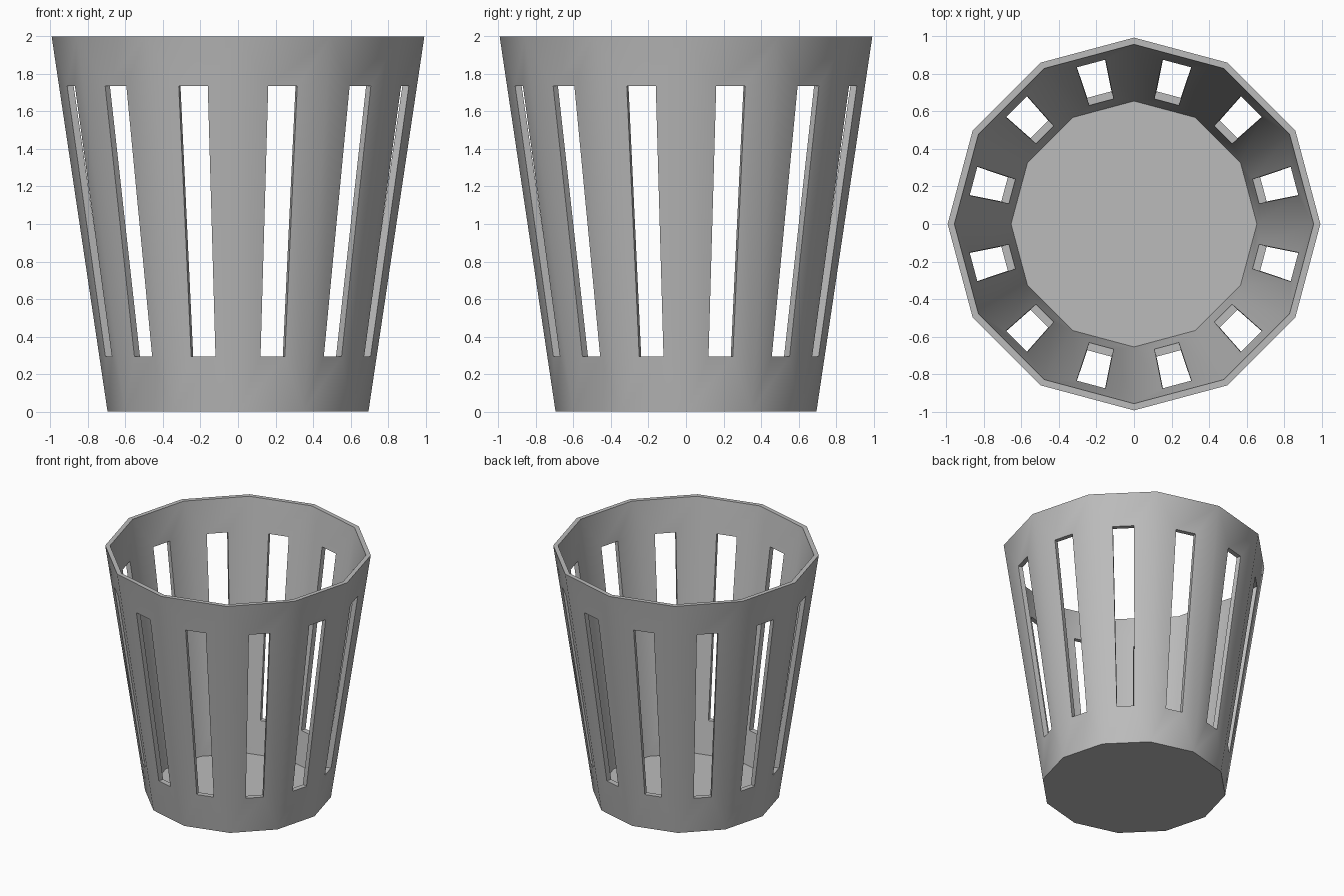
import bpy
import bmesh
from math import cos, sin, pi, radians
from mathutils import Vector

cube = bpy.data.objects.get("Cube")
if cube:
    bpy.data.objects.remove(cube, do_unlink=True)

SIDES = 12
HEIGHT = 2.0
FLOOR = 0.03
SLOT_LOW, SLOT_HIGH = 0.295, 1.735
OUTER = (0.695, 0.993, 0.0)      # bottom radius, top radius, bottom height
INNER = (0.655, 0.957, FLOOR)

grey = bpy.data.materials.new("plain_grey")
grey.use_nodes = True
colour = (0.5, 0.5, 0.5, 1)
grey.diffuse_color = colour
grey.node_tree.nodes["Principled BSDF"].inputs["Base Color"].default_value = colour

bm = bmesh.new()


def ring_point(shell, z, i):
    """Ridge point of a tapered shell at height z."""
    low, high, base = shell
    r = low + (high - low) * (z - base) / (HEIGHT - base)
    a = 2 * pi * i / SIDES
    return Vector((r * cos(a), r * sin(a), z))


def slot_point(shell, z, i, side, half_width):
    """Slot corner on the flat panel between ridges i and i + 1."""
    a, b = ring_point(shell, z, i), ring_point(shell, z, i + 1)
    return (a + b) / 2 + (b - a).normalized() * side * half_width


def panel(shell, i):
    """Four corners and four slot corners, in matching order."""
    frame = [ring_point(shell, z, j) for z, j in
             ((shell[2], i), (shell[2], i + 1), (HEIGHT, i + 1), (HEIGHT, i))]
    slot = [slot_point(shell, z, i, s, w) for z, s, w in
            ((SLOT_LOW, -1, 0.067), (SLOT_LOW, 1, 0.067),
             (SLOT_HIGH, 1, 0.08), (SLOT_HIGH, -1, 0.08))]
    return ([bm.verts.new(p) for p in frame], [bm.verts.new(p) for p in slot])


# Slotted wall panels with slot walls and the rim
for i in range(SIDES):
    out_frame, out_slot = panel(OUTER, i)
    in_frame, in_slot = panel(INNER, i)
    for k in range(4):
        n = (k + 1) % 4
        bm.faces.new((out_frame[k], out_frame[n], out_slot[n], out_slot[k]))
        bm.faces.new((in_frame[n], in_frame[k], in_slot[k], in_slot[n]))
        bm.faces.new((out_slot[k], out_slot[n], in_slot[n], in_slot[k]))
    bm.faces.new((out_frame[3], out_frame[2], in_frame[2], in_frame[3]))

# Underside and inside floor
for shell in (OUTER, INNER):
    bm.faces.new([bm.verts.new(ring_point(shell, shell[2], i)) for i in range(SIDES)])

bmesh.ops.remove_doubles(bm, verts=bm.verts[:], dist=0.0005)
bmesh.ops.recalc_face_normals(bm, faces=bm.faces[:])

mesh = bpy.data.meshes.new("slotted_basket")
bm.to_mesh(mesh)
bm.free()
mesh.materials.append(grey)
basket = bpy.data.objects.new("slotted_basket", mesh)
bpy.context.collection.objects.link(basket)

# Soft ridges, crisp rim and slot edges
bpy.ops.object.select_all(action="DESELECT")
basket.select_set(True)
bpy.context.view_layer.objects.active = basket
bpy.ops.object.shade_smooth_by_angle(angle=radians(30))
